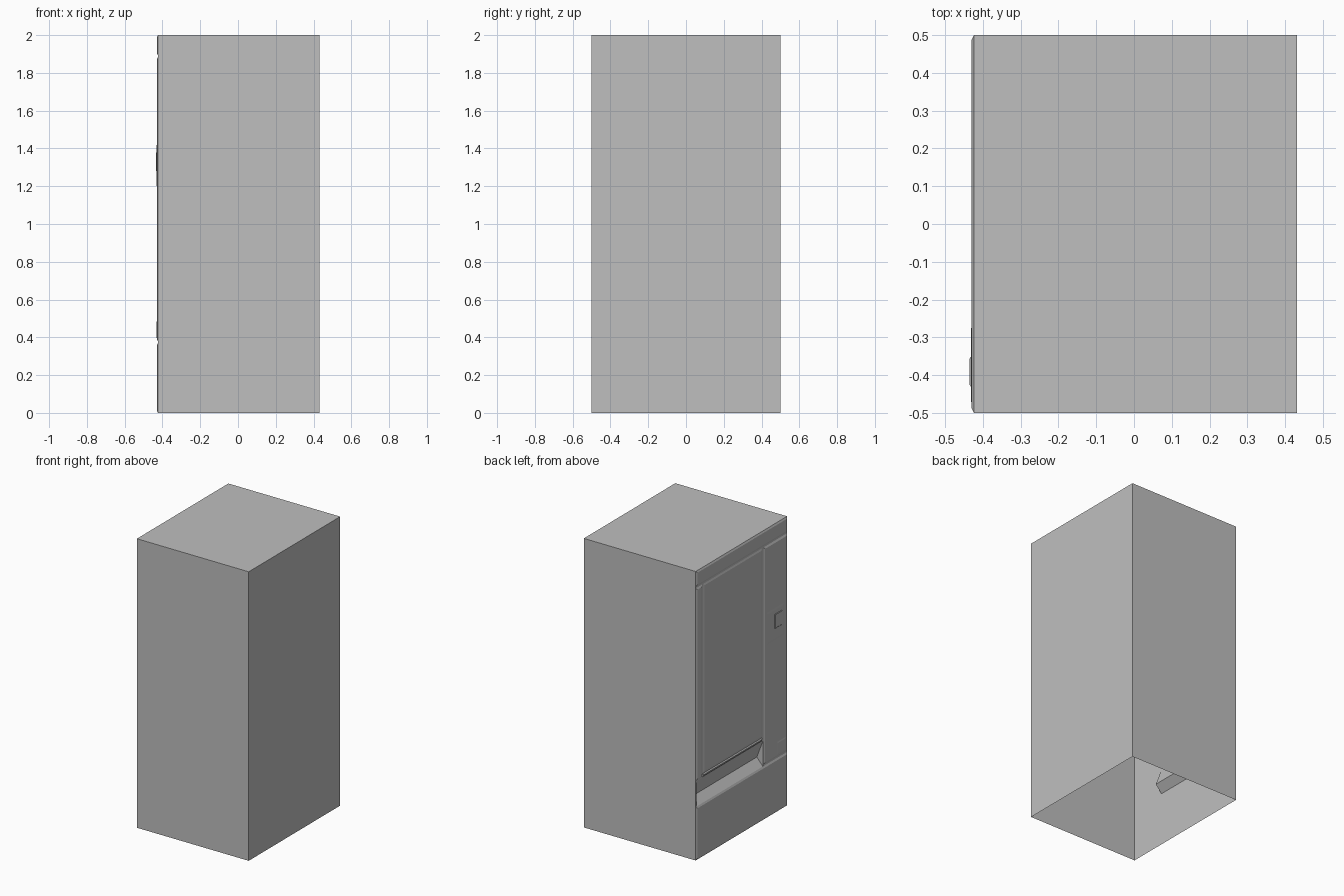
import bpy, bmesh

cube = bpy.data.objects.get("Cube")
if cube:
    bpy.data.objects.remove(cube)

grey = bpy.data.materials.new("plain_grey")
grey.use_nodes = True
COLOUR = (0.52, 0.52, 0.52, 1)
grey.diffuse_color = COLOUR
grey.node_tree.nodes["Principled BSDF"].inputs["Base Color"].default_value = COLOUR

BACK, SIDE, TOP = 0.432, 0.5, 2.0
WALL, FACE = -0.424, -0.430          # groove level and panel level of the fascia
SLOT_R, SLOT_L, SLOT_LOW, SLOT_HIGH = -0.235, 0.49, 0.37, 0.545


def make(name, verts, faces):
    mesh = bpy.data.meshes.new(name)
    mesh.from_pydata(verts, [], faces)
    mesh.materials.append(grey)
    obj = bpy.data.objects.new(name, mesh)
    bpy.context.collection.objects.link(obj)
    return obj


def rect(x, y0, y1, z0, z1):
    """Rectangle wound so that it faces -x."""
    return [(x, y1, z0), (x, y0, z0), (x, y0, z1), (x, y1, z1)]


def panel(name, y0, y1, z0, z1, front=FACE, back=WALL, bevel=0.012):
    """Plate with sloping edges and no back face."""
    b = bevel
    verts = rect(back, y0, y1, z0, z1) + rect(front, y0 + b, y1 - b, z0 + b, z1 - b)
    faces = [(4, 5, 6, 7)]
    faces += [(i, (i + 1) % 4, (i + 1) % 4 + 4, i + 4) for i in range(4)]
    return make(name, verts, faces)


# Cabinet shell, open underneath and towards the fascia
bm = bmesh.new()
bmesh.ops.create_cube(bm, size=1)
for v in bm.verts:
    v.co.x = BACK if v.co.x > 0 else WALL
    v.co.y *= 2 * SIDE
    v.co.z = TOP if v.co.z > 0 else 0
bm.normal_update()
gone = [f for f in bm.faces if f.normal.z < -0.5 or f.normal.x < -0.5]
bmesh.ops.delete(bm, geom=gone, context="FACES_ONLY")
cabinet = make("cabinet", [], [])
bm.to_mesh(cabinet.data)
bm.free()

# Fascia sheet around the delivery slot
strips = [(-SIDE, SIDE, 0, SLOT_LOW), (-SIDE, SIDE, SLOT_HIGH, TOP),
          (-SIDE, SLOT_R, SLOT_LOW, SLOT_HIGH), (SLOT_L, SIDE, SLOT_LOW, SLOT_HIGH)]
verts = [p for s in strips for p in rect(WALL, *s)]
make("fascia", verts, [tuple(range(i, i + 4)) for i in range(0, len(verts), 4)])

# Wedge-shaped delivery slot: sloping sill, tilted flap and two cheeks
profile = [(WALL, SLOT_LOW), (WALL + 0.046, SLOT_LOW + 0.053), (WALL, SLOT_HIGH)]
verts = [(x, y, z) for y in (SLOT_R, SLOT_L) for x, z in profile]
make("delivery_slot", verts, [(0, 1, 4, 3), (1, 2, 5, 4), (0, 2, 1), (3, 4, 5)])

# Large fascia panels
panel("header_panel", -SIDE, SIDE, 1.893, TOP)
panel("base_panel", -SIDE, SIDE, 0, SLOT_LOW)
panel("control_panel", -SIDE, -0.24, 0.38, 1.883)

# Display door
panel("door_stile", 0.43, SIDE, 0.55, 1.883)
panel("door_rail", -0.225, 0.43, 0.55, 0.572, bevel=0.007)
panel("display_window", -0.225, 0.42, 0.575, 1.883, front=-0.428)

# Payment fittings
panel("payment_plate", -0.456, -0.27, 1.20, 1.42, front=-0.432, back=FACE)
panel("payment_reader", -0.43, -0.352, 1.28, 1.38, front=-0.435, back=-0.432, bevel=0.004)
panel("coin_return", -0.475, -0.38, 0.395, 0.485, front=-0.432, back=FACE, bevel=0.009)
